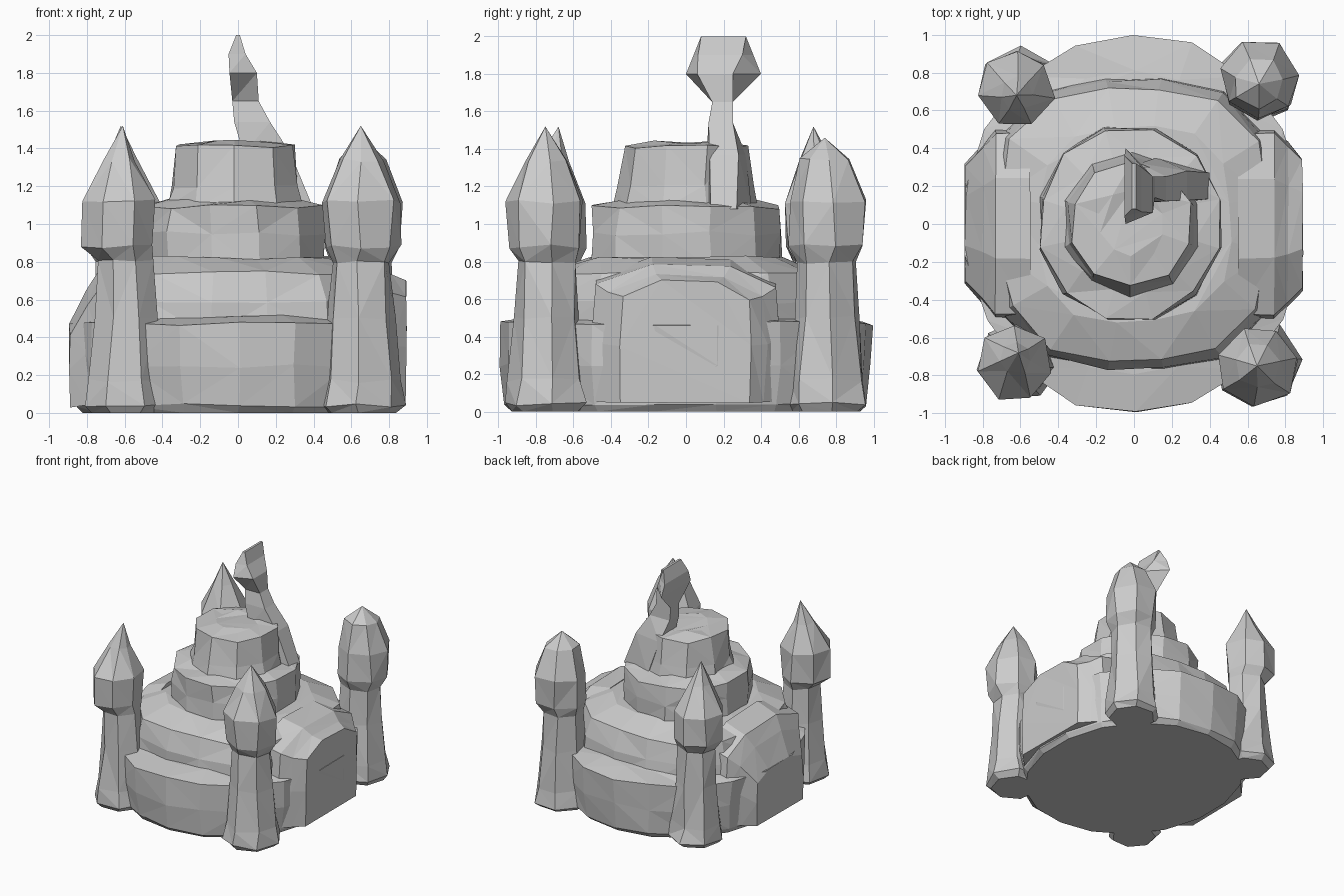
import bpy, bmesh, math, random
from mathutils import Vector

if "Cube" in bpy.data.objects:
    bpy.data.objects.remove(bpy.data.objects["Cube"], do_unlink=True)
random.seed(4)

stone = bpy.data.materials.new("grey_stone")
stone.use_nodes = True
stone.diffuse_color = (0.6, 0.6, 0.6, 1)
stone.node_tree.nodes["Principled BSDF"].inputs["Base Color"].default_value = (0.6, 0.6, 0.6, 1)


def loft(name, rings, rough=0.0):
    """Skin closed rings of points into a capped, roughly chiselled, faceted solid."""
    bm = bmesh.new()
    loops = []
    for ring in rings:
        loop = []
        for p in ring:
            co = Vector(p)
            if co.z > 0.01:
                co += Vector(random.uniform(-rough, rough) for _ in range(3))
            loop.append(bm.verts.new(co))
        loops.append(loop)
    n = len(loops[0])
    for a, b in zip(loops, loops[1:]):
        for i in range(n):
            j = (i + 1) % n
            bm.faces.new((a[i], a[j], b[j], b[i]))
    bm.faces.new(loops[0][::-1])
    bm.faces.new(loops[-1])
    bmesh.ops.remove_doubles(bm, verts=bm.verts, dist=0.0005)
    bmesh.ops.triangulate(bm, faces=bm.faces, quad_method='SHORT_EDGE')
    bmesh.ops.recalc_face_normals(bm, faces=bm.faces)
    mesh = bpy.data.meshes.new(name)
    bm.to_mesh(mesh)
    bm.free()
    mesh.materials.append(stone)
    obj = bpy.data.objects.new(name, mesh)
    bpy.context.collection.objects.link(obj)
    return obj


def oval(cx, cy, rx, ry, z, sides, turn=0.0, power=2.0):
    """Ring of points on an ellipse; a higher power makes it squarer."""
    ring = []
    for i in range(sides):
        t = 2 * math.pi * i / sides + turn
        c, s = math.cos(t), math.sin(t)
        k = (abs(c) ** power + abs(s) ** power) ** (-1 / power)
        ring.append((cx + rx * k * c, cy + ry * k * s, z))
    return ring


def tier(name, cx, rx, ry, profile, sides, power=2.0, rough=0.012):
    """Stacked drum from (scale, height) pairs."""
    return loft(name, [oval(cx, 0, rx * s, ry * s, z, sides, math.pi / sides, power)
                       for s, z in profile], rough)


# Stepped body, widest at the bottom, with a sloping shoulder above the ledge
tier("base_wall", 0, 0.895, 1.0, [(0.93, 0), (0.97, 0.04), (0.99, 0.25), (1.0, 0.47), (0.8, 0.51)], 18, 2.1)
tier("second_tier", 0, 0.77, 0.78, [(1.0, 0.4), (0.98, 0.58), (0.92, 0.74), (0.66, 0.82)], 16, 3.0)
tier("third_tier", -0.02, 0.49, 0.52, [(1.01, 0.75), (1.0, 0.95), (0.99, 1.09), (0.7, 1.125)], 12)
tier("top_tier", -0.01, 0.35, 0.36, [(1.08, 1.08), (1.0, 1.2), (0.93, 1.41), (0.5, 1.435)], 10)


# Arched gates on the two sides, with roofs that slope back into the body
def gate(name, side, steps):
    """Steps are (distance out, width scale, height scale) from the body outward."""
    outline = [(-0.42, 0.05), (0.4, 0.05), (0.42, 0.35), (0.4, 0.6),
               (0.2, 0.7), (-0.15, 0.71), (-0.4, 0.62), (-0.42, 0.35)]
    loft(name, [[(side * x, y * w, z * h) for y, z in outline] for x, w, h in steps], 0.005)


gate("left_side_gate", 1, [(0.55, 1.2, 1.16), (0.74, 1.2, 1.1), (0.81, 1.03, 1.03), (0.888, 0.84, 0.99)])
gate("right_side_gate", -1, [(0.55, 1.2, 1.16), (0.73, 1.2, 1.07), (0.8, 1.0, 0.92), (0.89, 0.75, 0.66)])


# Corner towers with spreading feet, flared heads and pointed roofs
def tower(name, foot, head, tip, width, roof):
    """The roof value sets how full the cap is halfway up."""
    rings = []
    for r, z in ((0.9, 0.0), (1.1, 0.04), (0.98, 0.17), (0.85, 0.5), (0.76, 0.8),
                 (0.97, 0.88), (1.02, 1.12), (roof, 1.34)):
        if z < 0.85:
            x, y = foot
        else:
            mix = max(0, (z - 1.12) / (tip[2] - 1.12))
            x, y = (h + (t - h) * mix for h, t in zip(head, tip))
        ring = oval(x, y, r * width, r * width, z, 7, 0.4 + x)
        if z > 0:
            ring = [tuple(c + random.uniform(-0.012, 0.012) for c in p) for p in ring]
        rings.append(ring)
    # The last ring closes to a single point
    rings.append([tip] * 7)
    loft(name, rings)


tower("front_right_tower", (-0.6, -0.72), (-0.635, -0.735), (-0.61, -0.68, 1.52), 0.2, 0.42)
tower("front_left_tower", (0.65, -0.74), (0.655, -0.75), (0.65, -0.75, 1.52), 0.21, 0.58)
tower("back_right_tower", (-0.6, 0.71), (-0.625, 0.715), (-0.62, 0.68, 1.52), 0.2, 0.45)
tower("back_left_tower", (0.65, 0.75), (0.665, 0.76), (0.66, 0.74, 1.46), 0.21, 0.65)


# Leaning stem that rises from the top tier and opens into a broad thin fin
def slab(z, x0, x1, y0, y1, pinch=0.0):
    """Four-cornered section, narrower on its +x edge by the pinch amount."""
    return [(x0, y0, z), (x1, y0 + pinch * 0.4, z), (x1, y1 - pinch, z), (x0, y1, z)]


loft("spire_stem_and_fin", [
    slab(1.08, 0.12, 0.4, 0.1, 0.35, 0.08),
    slab(1.37, 0.03, 0.28, 0.11, 0.32, 0.04),
    slab(1.54, -0.02, 0.17, 0.12, 0.25),
    slab(1.65, -0.03, 0.11, 0.14, 0.25),
    slab(1.8, -0.045, 0.1, 0.0, 0.4, 0.15),
    slab(1.9, -0.05, 0.04, 0.04, 0.36, 0.06),
    slab(2.0, -0.01, 0.01, 0.08, 0.32),
])
